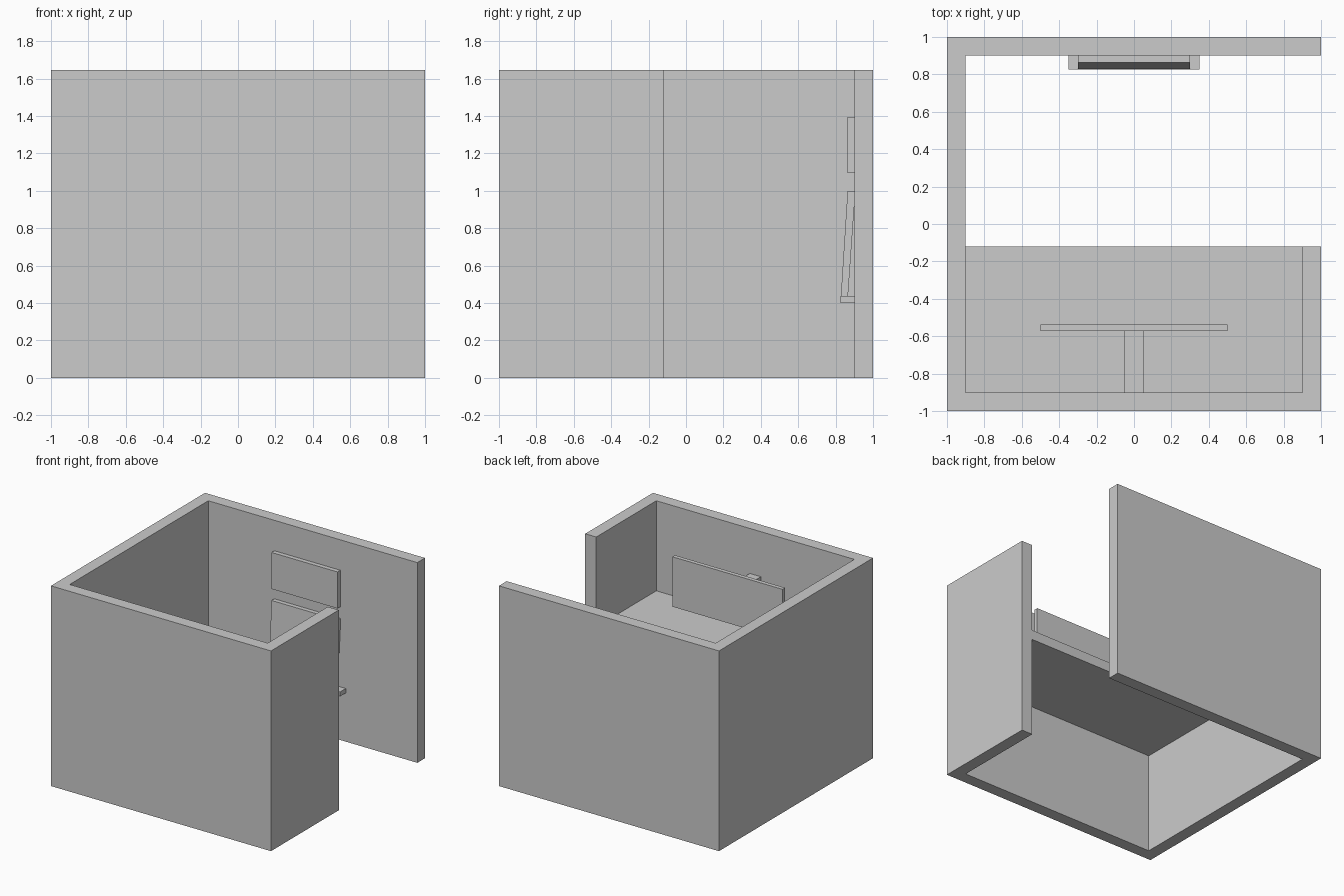
import bpy, bmesh
from mathutils import Vector

if "Cube" in bpy.data.objects:
    bpy.data.objects.remove(bpy.data.objects["Cube"])


def prism(name, outline, direction):
    """Extrude a closed planar outline of 3D points along a direction."""
    bm = bmesh.new()
    face = bm.faces.new([bm.verts.new(p) for p in outline])
    ext = bmesh.ops.extrude_face_region(bm, geom=[face])
    verts = [g for g in ext["geom"] if isinstance(g, bmesh.types.BMVert)]
    bmesh.ops.translate(bm, verts=verts, vec=Vector(direction))
    bmesh.ops.recalc_face_normals(bm, faces=bm.faces)
    mesh = bpy.data.meshes.new(name)
    bm.to_mesh(mesh)
    bm.free()
    obj = bpy.data.objects.new(name, mesh)
    bpy.context.collection.objects.link(obj)
    return obj


def box(name, x, y, z):
    outline = [(x[0], y[0], z[0]), (x[1], y[0], z[0]),
               (x[1], y[1], z[0]), (x[0], y[1], z[0])]
    return prism(name, outline, (0, 0, z[1] - z[0]))


# Booth walls: one wrapped run with a doorway in the right side
plan = [(1, 1), (-1, 1), (-1, -1), (1, -1), (1, -0.12),
        (0.9, -0.12), (0.9, -0.9), (-0.9, -0.9), (-0.9, 0.9), (1, 0.9)]
prism("booth_walls", [(x, y, 0) for x, y in plan], (0, 0, 1.645))

# Desk spanning the booth
box("desk_top", (-0.9, 0.9), (-0.9, -0.12), (0.825, 0.905))

# Wall-mounted screen and its arm
box("screen", (-0.5, 0.5), (-0.572, -0.538), (1.02, 1.43))
box("screen_arm", (-0.05, 0.05), (-0.9, -0.572), (1.175, 1.275))

# Back wall: notice panel, ledge and a board leaning on the ledge
box("wall_panel", (-0.3, 0.3), (0.863, 0.9), (1.095, 1.395))
box("ledge", (-0.35, 0.35), (0.826, 0.9), (0.4, 0.437))
side = [(0.828, 0.437), (0.866, 0.437), (0.9, 0.92), (0.9, 1.0), (0.864, 1.0)]
prism("leaning_board", [(-0.3, y, z) for y, z in side], (0.6, 0, 0))
